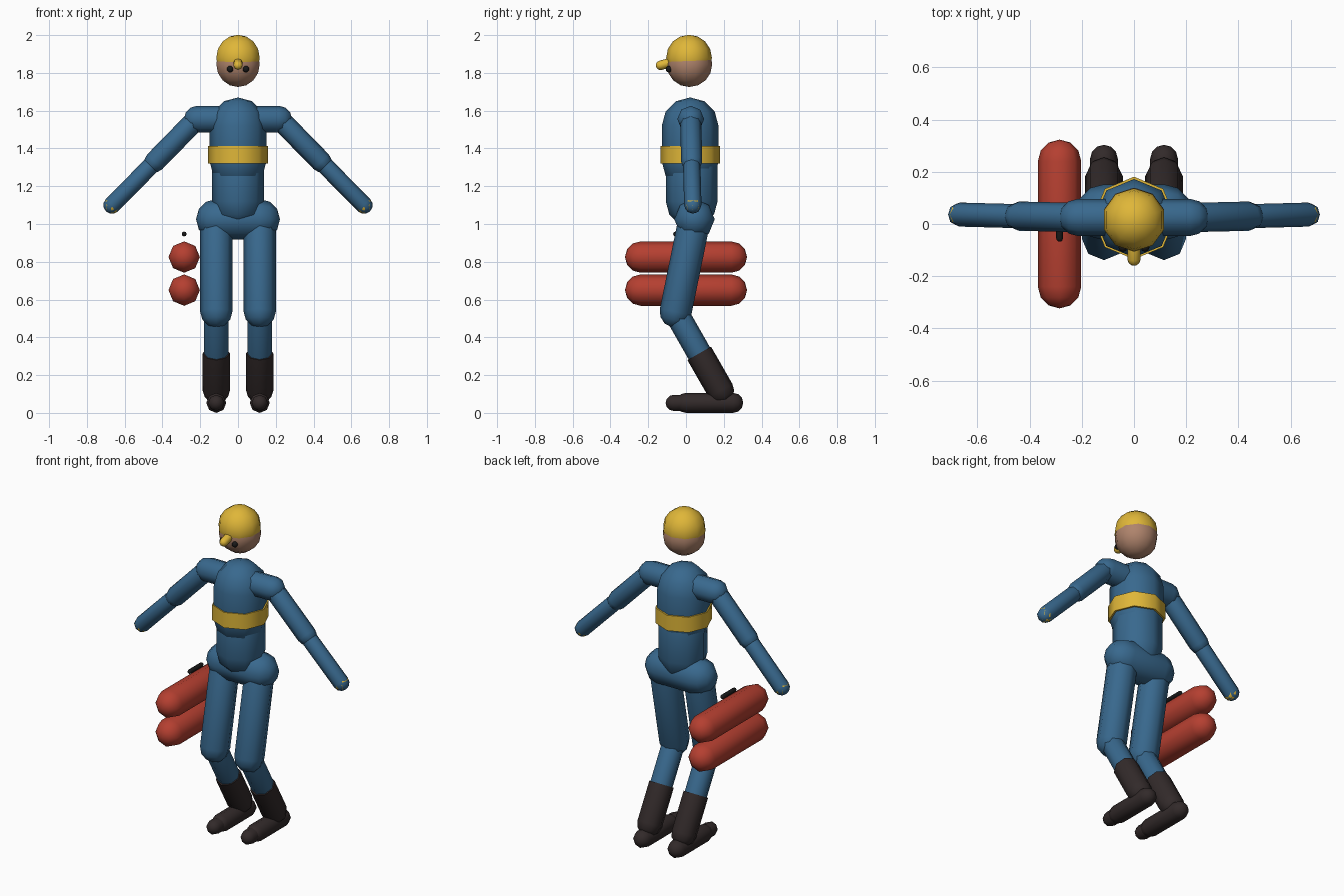
import bpy
import bmesh
from math import cos, sin, pi
from mathutils import Vector

cube = bpy.data.objects.get("Cube")
if cube:
    bpy.data.objects.remove(cube)


def material(name, rgb):
    m = bpy.data.materials.new(name)
    m.use_nodes = True
    color = (*rgb, 1)
    m.diffuse_color = color
    m.node_tree.nodes["Principled BSDF"].inputs["Base Color"].default_value = color
    return m


BLUE = material("suit blue", (0.04, 0.14, 0.27))
YELLOW = material("bright yellow", (0.74, 0.47, 0.04))
RED = material("tank red", (0.46, 0.05, 0.03))
DARK = material("boot brown black", (0.032, 0.023, 0.023))
SKIN = material("skin", (0.43, 0.23, 0.15))
BLACK = material("eye black", (0.01, 0.01, 0.01))


def capsule(name, start, end, radius, mat, sides=8, rings=3, domes=(True, True)):
    """Faceted tube between two points, each end domed or flat."""
    a, b = Vector(start), Vector(end)
    axis = (b - a).normalized()
    ref = Vector((1, 0, 0)) if abs(axis.y) > 0.9 else Vector((0, 1, 0))
    u = (ref - axis * ref.dot(axis)).normalized()
    v = axis.cross(u)
    # profile of (centre, radius) rings from the first end to the last
    steps = [i * pi / 2 / rings for i in range(rings)]
    low = [(a - axis * radius * sin(t), radius * cos(t)) for t in steps]
    high = [(b + axis * radius * sin(t), radius * cos(t)) for t in steps]
    if not domes[0]:
        low = low[:1]
    if not domes[1]:
        high = high[:1]
    profile = low[::-1] + (high if (b - a).length > radius * 0.01 else high[1:])

    bm = bmesh.new()
    loops = []
    for centre, r in profile:
        angles = [2 * pi * i / sides for i in range(sides)]
        loops.append([bm.verts.new(centre + (u * cos(t) + v * sin(t)) * r) for t in angles])
    for lower, upper in zip(loops, loops[1:]):
        for i in range(sides):
            j = (i + 1) % sides
            bm.faces.new((lower[i], lower[j], upper[j], upper[i]))
    # close the ends with fans
    for loop, tip, domed in ((loops[0], a - axis * radius, domes[0]),
                             (loops[-1], b + axis * radius, domes[1])):
        if domed:
            pole = bm.verts.new(tip)
            for i in range(sides):
                bm.faces.new((loop[i], loop[(i + 1) % sides], pole))
        else:
            bm.faces.new(loop)
    bmesh.ops.recalc_face_normals(bm, faces=bm.faces)
    for f in bm.faces:
        f.smooth = len(f.verts) < 5
    for e in bm.edges:
        e.smooth = all(len(f.verts) < 5 for f in e.link_faces)
    mesh = bpy.data.meshes.new(name)
    bm.to_mesh(mesh)
    bm.free()
    mesh.materials.append(mat)
    obj = bpy.data.objects.new(name, mesh)
    bpy.context.collection.objects.link(obj)
    return obj


def ball(name, centre, radius, mat, sides=8, rings=3):
    c = Vector(centre)
    tiny = Vector((0, 0, radius * 0.005))
    return capsule(name, c - tiny, c + tiny, radius, mat, sides, rings)


# Head
ball("face", (0, 0.018, 1.847), 0.121, SKIN, 10, 4)
ball("hair", (0, 0.016, 1.88), 0.121, YELLOW, 10, 4)
capsule("forelock", (0, -0.08, 1.855), (0, -0.135, 1.84), 0.025, YELLOW)

# Torso
capsule("chest", (0, 0.022, 1.33), (0, 0.022, 1.52), 0.15, BLUE)
capsule("belly", (0, 0.03, 1.12), (0, 0.03, 1.3), 0.137, BLUE)
capsule("chest_band", (0, 0.023, 1.32), (0, 0.023, 1.413), 0.158, YELLOW, domes=(False, False))
capsule("pelvis", (-0.115, 0.045, 1.025), (0.115, 0.045, 1.025), 0.107, BLUE)
capsule("shoulders", (-0.215, 0.025, 1.555), (0.215, 0.025, 1.555), 0.071, BLUE)

# Limbs and eyes, once for each side
for side, s in (("left", 1), ("right", -1)):
    ball(side + "_eye", (s * 0.042, -0.09, 1.82), 0.017, BLACK)

    shoulder, elbow = (s * 0.225, 0.025, 1.55), (s * 0.44, 0.03, 1.33)
    hand = (s * 0.667, 0.036, 1.1)
    capsule(side + "_upper_arm", shoulder, elbow, 0.056, BLUE)
    capsule(side + "_forearm", elbow, hand, 0.046, BLUE)
    ball(side + "_hand", hand, 0.0445, YELLOW)

    x = s * 0.115
    knee, boot_top, ankle = (x, -0.055, 0.535), (x, 0.07, 0.315), (x, 0.183, 0.118)
    capsule(side + "_thigh", (x, 0.04, 1.0), knee, 0.085, BLUE)
    capsule(side + "_shin", knee, ankle, 0.065, BLUE)
    capsule(side + "_boot", boot_top, ankle, 0.072, DARK, domes=(False, True))
    capsule(side + "_foot", (x, 0.25, 0.053), (x, 0.0, 0.053), 0.053, DARK)
    capsule(side + "_toe", (x, 0.0, 0.053), (x, -0.065, 0.053), 0.043, DARK)

# Carried pair of tanks with a handle
for name, z in (("upper_tank", 0.825), ("lower_tank", 0.65)):
    capsule(name, (-0.285, -0.24, z), (-0.285, 0.24, z), 0.083, RED)
capsule("tank_handle", (-0.285, -0.055, 0.947), (-0.285, 0.055, 0.947), 0.013, BLACK)
